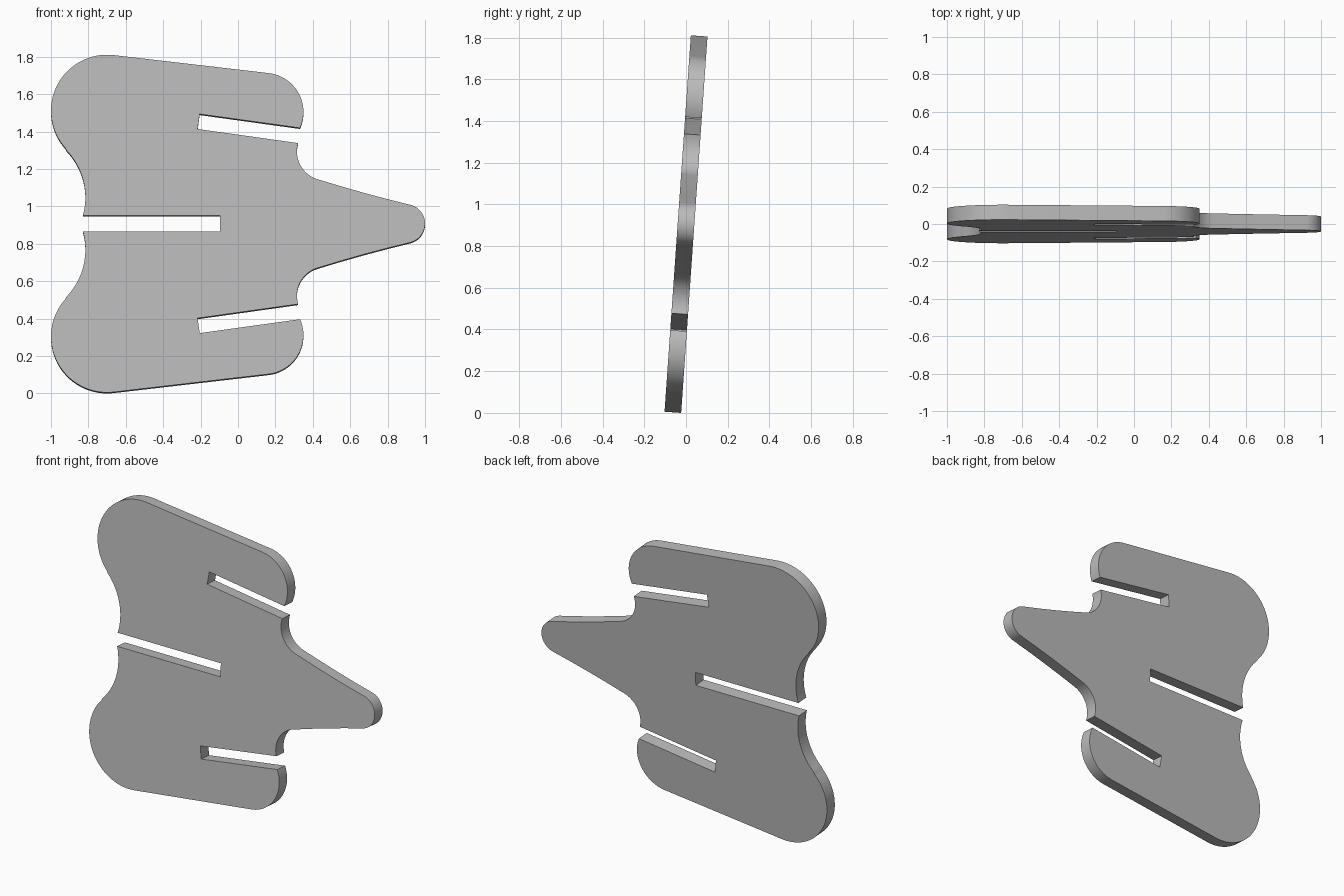
import bpy, bmesh, math
from mathutils import Matrix

cube = bpy.data.objects.get("Cube")
if cube:
    bpy.data.objects.remove(cube, do_unlink=True)

THICK = 0.08
TILT = math.radians(4)


def arc(cx, cy, r, a0, a1, n):
    """Points on a circle from angle a0 to a1, in degrees."""
    steps = [math.radians(a0 + (a1 - a0) * i / n) for i in range(n + 1)]
    return [(cx + r * math.cos(a), cy + r * math.sin(a)) for a in steps]


# Upper half of the outline, from the rear slot round to the nose tip
half = [(-0.096, 0.0425)]                           # rear slot
half += arc(-1.181, 0.14, 0.365, -15.5, 44, 16)     # hollow in the rear edge
half += arc(-0.70, 0.605, 0.30, 222, 83.4, 32)      # large rear lobe
half += arc(0.14, 0.598, 0.21, 83.4, -24, 24)       # front lobe
half += [(-0.205, 0.587), (-0.216, 0.507)]          # angled slot
half += arc(0.470, 0.386, 0.155, 163, 253.5, 16)    # fillet beside the nose
half += [(0.55, 0.200), (0.676, 0.164), (0.80, 0.131)]
half += arc(0.896, 0, 0.104, 75, 0, 12)             # rounded nose

# Mirror about the centre line, sharing the nose tip
outline = half + [(x, -y) for x, y in reversed(half[:-1])]

bm = bmesh.new()
verts = [bm.verts.new((x, -THICK / 2, y)) for x, y in outline]
face = bm.faces.new(verts)
extruded = bmesh.ops.extrude_face_region(bm, geom=[face], use_keep_orig=True)
back = [v for v in extruded["geom"] if isinstance(v, bmesh.types.BMVert)]
bmesh.ops.translate(bm, verts=back, vec=(0, THICK, 0))
bmesh.ops.recalc_face_normals(bm, faces=bm.faces)

# Lean the plate back and rest it on the ground
bmesh.ops.transform(bm, matrix=Matrix.Rotation(-TILT, 4, "X"), verts=bm.verts)
low = min(v.co.z for v in bm.verts)
bmesh.ops.translate(bm, verts=bm.verts, vec=(0, 0, -low))

mesh = bpy.data.meshes.new("slotted_plate")
bm.to_mesh(mesh)
bm.free()
plate = bpy.data.objects.new("slotted_plate", mesh)
bpy.context.collection.objects.link(plate)

# Plain grey finish
grey = bpy.data.materials.new("light_grey")
grey.use_nodes = True
colour = (0.5, 0.5, 0.5, 1)
grey.diffuse_color = colour
grey.node_tree.nodes["Principled BSDF"].inputs["Base Color"].default_value = colour
mesh.materials.append(grey)

bpy.ops.object.select_all(action="DESELECT")
plate.select_set(True)
bpy.context.view_layer.objects.active = plate
bpy.ops.object.shade_smooth_by_angle(angle=math.radians(30))
